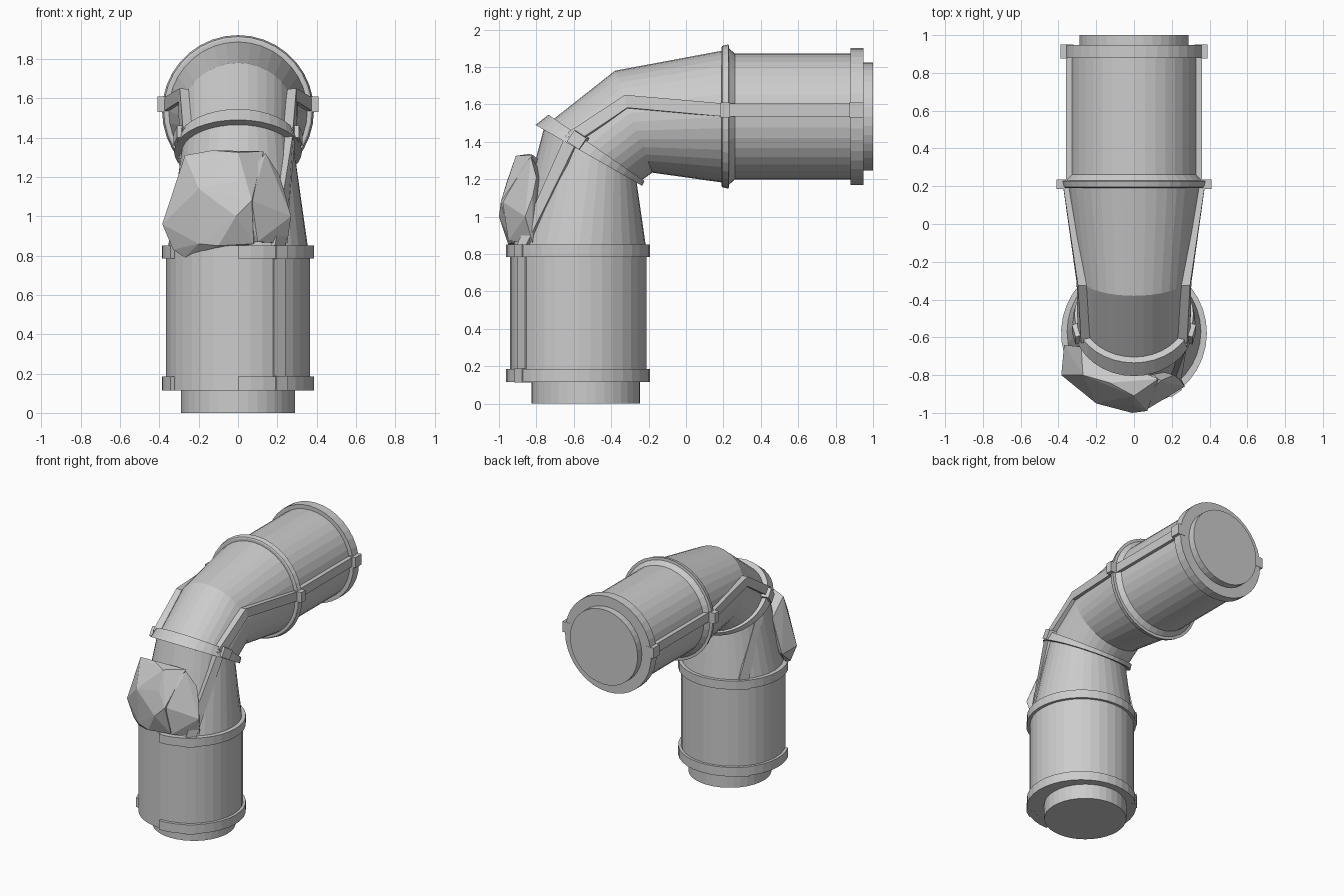
import bpy, bmesh, math
from mathutils import Vector

if "Cube" in bpy.data.objects:
    bpy.data.objects.remove(bpy.data.objects["Cube"])

N = 36


def finish(name, bm):
    bmesh.ops.recalc_face_normals(bm, faces=bm.faces)
    me = bpy.data.meshes.new(name)
    bm.to_mesh(me)
    bm.free()
    ob = bpy.data.objects.new(name, me)
    bpy.context.collection.objects.link(ob)
    return ob


def loft(name, sections):
    """Solid through loops of points with equal counts."""
    bm = bmesh.new()
    loops = [[bm.verts.new(p) for p in s] for s in sections]
    for a, b in zip(loops, loops[1:]):
        n = len(a)
        for i in range(n):
            bm.faces.new((a[i], a[(i + 1) % n], b[(i + 1) % n], b[i]))
    bm.faces.new(loops[0])
    bm.faces.new(loops[-1])
    return finish(name, bm)


def ring(y1, z1, y2, z2, rx):
    """Ellipse whose diameter in the side view runs from (y1,z1) to (y2,z2)."""
    c = Vector((0, (y1 + y2) / 2, (z1 + z2) / 2))
    h = Vector((0, (y1 - y2) / 2, (z1 - z2) / 2))
    return [c + h * math.cos(2 * math.pi * i / N) + Vector((rx, 0, 0)) * math.sin(2 * math.pi * i / N)
            for i in range(N)]


def upright(z, r, y=-0.575):
    return ring(y - r, z, y + r, z, r)


def level(y, r, z=1.535):
    return ring(y, z + r, y, z - r, r)


def strip(name, path, width=0.07, out=0.015):
    """Raised rib: path holds (point, outward normal)."""
    pts = [Vector(p) for p, _ in path]
    secs = []
    for i, (p, n) in enumerate(path):
        p, n = Vector(p), Vector(n).normalized()
        t = pts[min(i + 1, len(pts) - 1)] - pts[max(i - 1, 0)]
        w = t.cross(n).normalized() * width / 2
        secs.append([p - w - n * 0.05, p + w - n * 0.05, p + w + n * out, p - w + n * out])
    return loft(name, secs)


def band_arc(name, z0, z1, r0, r1, a0, a1, yc=-0.577):
    """Upright band that leaves part of the circle open."""
    secs = []
    steps = 30
    for i in range(steps + 1):
        a = math.radians(a0 + (a1 - a0) * i / steps)
        secs.append([(r * math.cos(a), yc + r * math.sin(a), z)
                     for r, z in ((r0, z0), (r1, z0), (r1, z1), (r0, z1))])
    return loft(name, secs)


def hull(name, pts):
    bm = bmesh.new()
    for p in pts:
        bm.verts.new(p)
    res = bmesh.ops.convex_hull(bm, input=bm.verts)
    bmesh.ops.delete(bm, geom=[v for v in bm.verts if not v.link_faces], context='VERTS')
    return finish(name, bm)


# lower pipe: stub, barrel and two open bands
loft("lower_stub", [upright(0, 0.29, -0.535), upright(0.13, 0.29, -0.535)])
loft("lower_barrel", [upright(0.115, 0.365), upright(0.85, 0.365)])
for nm, z0, z1 in (("lower_band", 0.115, 0.185), ("upper_band", 0.785, 0.85)):
    band_arc(nm, z0, z1, 0.34, 0.386, -90, 207)

# elbow: lower taper, slanted collar, bent upper taper
loft("elbow_lower", [ring(-0.925, 0.845, -0.215, 0.845, 0.355),
                     ring(-0.755, 1.49, -0.265, 1.19, 0.285)])
loft("elbow_collar", [ring(-0.805, 1.49, -0.235, 1.165, 0.325),
                      ring(-0.735, 1.545, -0.222, 1.19, 0.315)])
loft("elbow_upper", [ring(-0.735, 1.50, -0.25, 1.185, 0.285),
                     ring(-0.38, 1.78, -0.18, 1.235, 0.29),
                     level(0.21, 0.355)])

# outlet pipe: band, flare, barrel, end band, stub
loft("middle_band", [level(0.19, 0.37), level(0.195, 0.378), level(0.228, 0.386), level(0.23, 0.365)])
loft("outlet_barrel", [level(0.21, 0.37), level(0.23, 0.365), level(0.262, 0.336), level(0.9, 0.336)])
loft("outlet_band", [level(0.88, 0.367), level(0.948, 0.367)])
loft("outlet_stub", [level(0.93, 0.288), level(1.0, 0.288)])

# side ribs
for s, side in ((1, "right"), (-1, "left")):
    strip("outlet_rib_" + side, [((s * 0.345, 0.22, 1.57), (s, 0, 0)), ((s * 0.345, 0.89, 1.57), (s, 0, 0))])
    strip("elbow_rib_upper_" + side, [((s * 0.36, 0.2, 1.57), (s, 0, 0)),
                                      ((s * 0.285, -0.32, 1.615), (s, 0, 0.1)),
                                      ((s * 0.275, -0.61, 1.42), (s, -0.2, 0.2))])
    # lower ribs twist towards the front on the right, the back on the left
    a = math.radians(-55 if s > 0 else 136)
    d = Vector((math.cos(a), math.sin(a), 0))
    c = Vector((0, -0.577, 0))
    top = (0.272, -0.61, 1.42) if s > 0 else (-0.28, -0.50, 1.32)
    strip("elbow_rib_lower_" + side, [(top, (s, 0.2 * d.y, 0)), (c + d * 0.36 + Vector((0, 0, 0.84)), d)])
    strip("lower_rib_" + side, [(c + d * 0.36 + Vector((0, 0, z)), d) for z in (0.12, 0.84)], out=0.01)
    # clamps where ribs cross the bands
    strip("middle_clamp_" + side, [((s * 0.39, y, 1.57), (s, 0, 0)) for y in (0.185, 0.235)], 0.08, 0.02)
    strip("outlet_clamp_" + side, [((s * 0.37, y, 1.57), (s, 0, 0)) for y in (0.875, 0.95)], 0.08, 0.018)
    for i, (z0, z1) in enumerate(((0.113, 0.187), (0.783, 0.852))):
        strip("lower_clamp_%s_%d" % (side, i), [(c + d * 0.38 + Vector((0, 0, z)), d) for z in (z0, z1)], 0.07, 0.012)
    strip("collar_clamp_" + side, [((s * 0.30, -0.60, 1.38), (s, -0.3, 0)),
                                   ((s * 0.30, -0.56, 1.44), (s, -0.3, 0))], 0.08, 0.02)

# jagged lump on the front of the elbow
hull("front_lump_main", [(-0.27, -0.80, 1.31), (-0.13, -0.84, 1.335), (0.0, -0.91, 1.325), (0.13, -0.82, 1.33),
                         (-0.385, -0.80, 0.96), (-0.37, -0.64, 0.95), (-0.33, -0.80, 0.83), (-0.27, -0.82, 0.79),
                         (-0.2, -0.95, 1.14), (0.0, -0.96, 1.18), (-0.01, -1.0, 1.0), (0.07, -0.99, 1.08),
                         (-0.1, -0.95, 0.85), (0.08, -0.93, 0.86), (-0.2, -0.92, 0.86), (-0.28, -0.65, 1.2)])
hull("front_lump_side", [(0.0, -0.96, 1.17), (0.14, -0.83, 1.32), (0.21, -0.80, 1.21), (0.07, -0.98, 1.08),
                         (0.24, -0.82, 1.11), (0.27, -0.86, 1.0), (0.25, -0.82, 0.86), (0.1, -0.95, 0.87),
                         (0.0, -0.8, 0.87), (0.05, -0.75, 1.2)])
